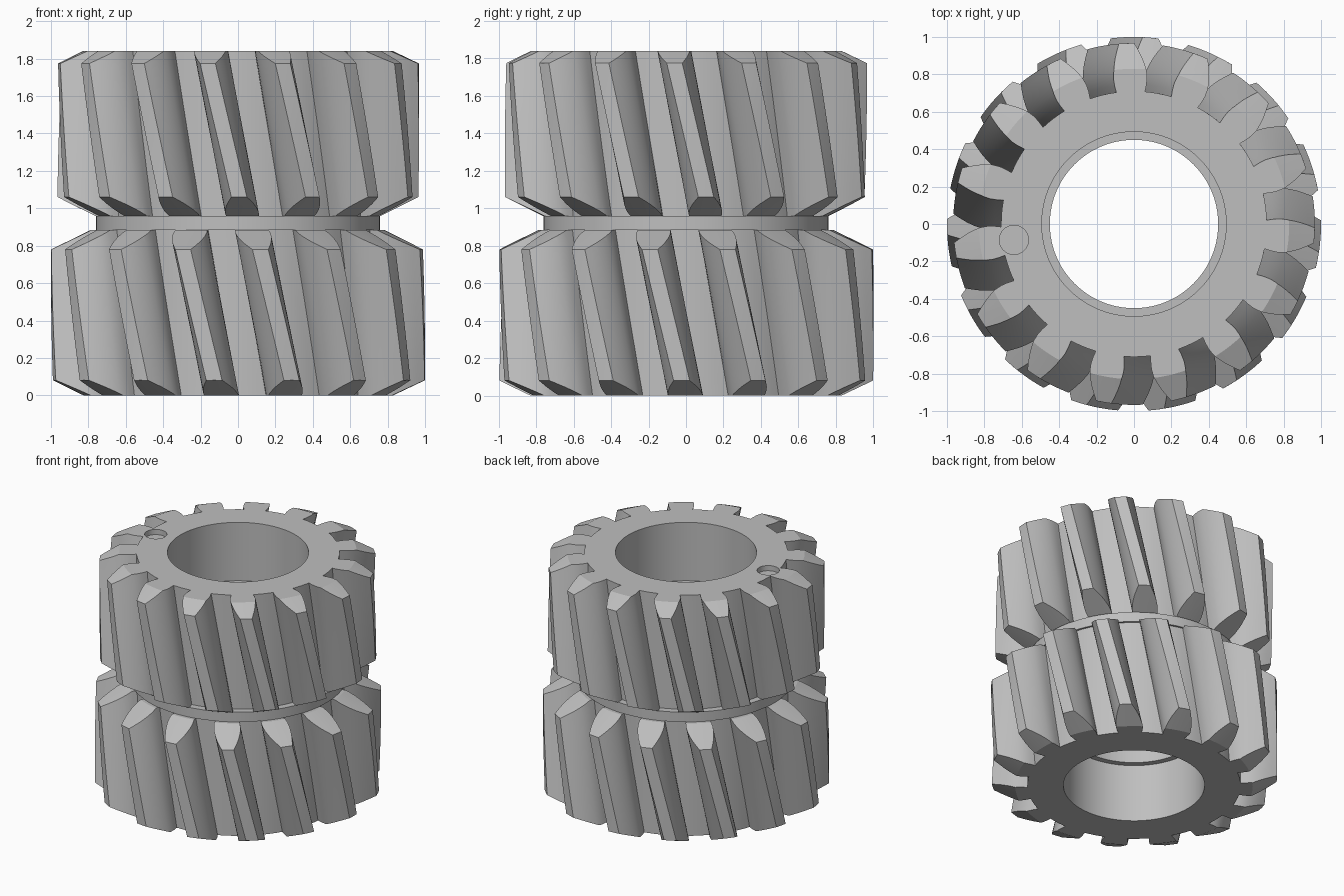
import bpy, bmesh, math
from math import cos, sin, radians

if "Cube" in bpy.data.objects:
    bpy.data.objects.remove(bpy.data.objects["Cube"], do_unlink=True)

TEETH = 15
PITCH = 360 / TEETH
TWIST = -14          # degrees per unit of height
BORE, LIP = 0.493, 0.45

steel = bpy.data.materials.new("steel_grey")
steel.use_nodes = True
GREY = (0.52, 0.52, 0.52, 1)
steel.diffuse_color = GREY
steel.node_tree.nodes["Principled BSDF"].inputs["Base Color"].default_value = GREY


def finish(name, bm):
    bmesh.ops.recalc_face_normals(bm, faces=bm.faces)
    mesh = bpy.data.meshes.new(name)
    bm.to_mesh(mesh)
    bm.free()
    mesh.materials.append(steel)
    obj = bpy.data.objects.new(name, mesh)
    bpy.context.collection.objects.link(obj)
    return obj


def polar(r, deg, z):
    return (r * cos(radians(deg)), r * sin(radians(deg)), z)


def lathe(name, profile, steps=120):
    """Revolve a closed (radius, height) profile around z."""
    bm = bmesh.new()
    rings = [[bm.verts.new(polar(r, 360 * i / steps, z)) for r, z in profile]
             for i in range(steps)]
    n = len(profile)
    for i in range(steps):
        a, b = rings[i], rings[(i + 1) % steps]
        for j in range(n):
            k = (j + 1) % n
            bm.faces.new((a[j], b[j], b[k], a[k]))
    return finish(name, bm)


def tooth_outline(root, tip):
    """(radius, degrees) points of one tooth, centred on zero, plus its gap."""
    flank = [(0, 6.2), (0.14, 6.55), (0.28, 6.6), (0.42, 6.2), (0.56, 5.5),
             (0.71, 4.6), (0.86, 3.5), (1, 2.45)]
    side = [(root + t * (tip - root), a) for t, a in flank]
    right = [(r, -a) for r, a in side]
    left = side[::-1]
    gap = [(root, 6.2 + (PITCH - 12.4) * k / 4) for k in (1, 2, 3)]
    return right + [(tip, 0)] + left + gap


def helical_blank(name, root, tip, z0, z1, phase, layers=16):
    """Solid toothed prism; phase is the tooth angle at mid height."""
    outline = tooth_outline(root, tip)
    bm = bmesh.new()
    z0, z1 = z0 - 0.05, z1 + 0.05
    rings = []
    for i in range(layers + 1):
        z = z0 + (z1 - z0) * i / layers
        turn = phase + TWIST * (z - (z0 + z1) / 2)
        rings.append([bm.verts.new(polar(r, turn + a + PITCH * t, z))
                      for t in range(TEETH) for r, a in outline])
    n = len(rings[0])
    for lo, hi in zip(rings, rings[1:]):
        for j in range(n):
            k = (j + 1) % n
            bm.faces.new((lo[j], lo[k], hi[k], hi[j]))
    bm.faces.new(rings[0][::-1])
    bm.faces.new(rings[-1])
    return finish(name, bm)


def boolean(obj, cutter, operation):
    cutter.hide_render = True
    mod = obj.modifiers.new("cut", 'BOOLEAN')
    mod.operation, mod.solver, mod.object = operation, 'EXACT', cutter
    bpy.context.view_layer.objects.active = obj
    bpy.ops.object.modifier_apply(modifier=mod.name)
    bpy.data.objects.remove(cutter, do_unlink=True)


def smooth(obj):
    bpy.ops.object.select_all(action='DESELECT')
    obj.select_set(True)
    bpy.context.view_layer.objects.active = obj
    bpy.ops.object.shade_smooth_by_angle(angle=radians(25))


# Lower gear: chamfered both ends, wide bore below an inner ledge
lower = helical_blank("lower_gear", 0.745, 1.0, 0, 0.885, 270 + 11.6)
boolean(lower, lathe("lower_envelope", [
    (BORE, 0), (0.83, 0), (1.02, 0.09), (1.02, 0.77), (0.785, 0.885),
    (LIP, 0.885), (LIP, 0.445), (BORE, 0.445)]), 'INTERSECT')

# Upper gear: slightly smaller, bore ledge facing up
upper = helical_blank("upper_gear", 0.71, 0.967, 0.96, 1.84, 270 + 19.6)
boolean(upper, lathe("upper_envelope", [
    (LIP, 0.96), (0.765, 0.96), (0.987, 1.07), (0.987, 1.765), (0.83, 1.84),
    (BORE, 1.84), (BORE, 1.39), (LIP, 1.39)]), 'INTERSECT')

# Shallow timing mark drilled beside one tooth
bm = bmesh.new()
bmesh.ops.create_cone(bm, cap_ends=True, segments=32, radius1=0.078,
                      radius2=0.078, depth=0.1)
bmesh.ops.translate(bm, verts=bm.verts, vec=(-0.642, -0.085, 1.85))
boolean(upper, finish("mark_drill", bm), 'DIFFERENCE')

# Collar between the gears
collar = lathe("collar", [(LIP, 0.885), (0.76, 0.885), (0.76, 0.96), (LIP, 0.96)])

for part in (lower, upper, collar):
    smooth(part)
